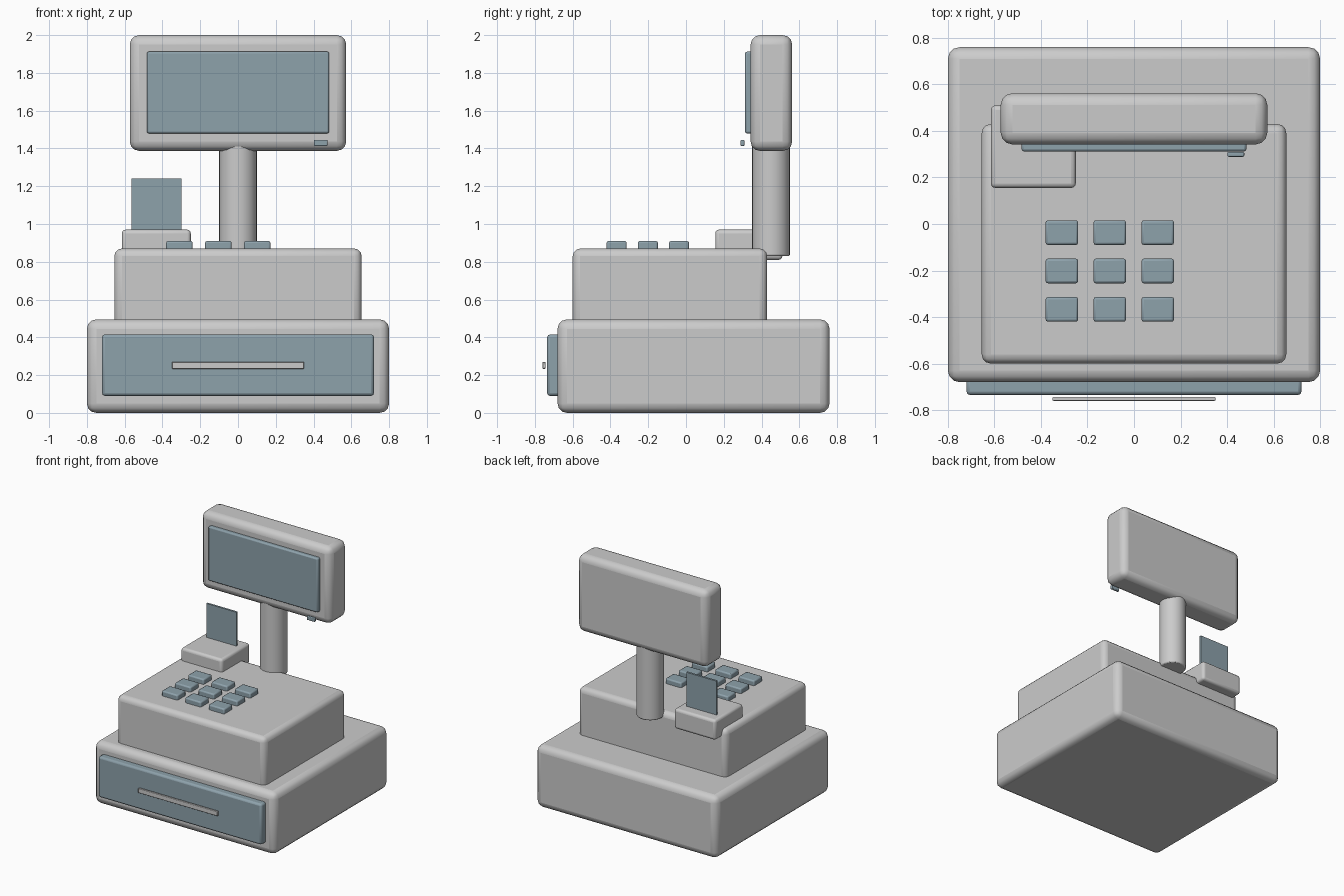
import bpy, math

if "Cube" in bpy.data.objects:
    bpy.data.objects.remove(bpy.data.objects["Cube"])

slate = bpy.data.materials.new("slate")
slate.diffuse_color = (0.27, 0.36, 0.41, 1)
slate.use_nodes = True
slate.node_tree.nodes["Principled BSDF"].inputs["Base Color"].default_value = slate.diffuse_color


def finish(obj, name, bevel, segments, mat):
    obj.name = name
    if bevel:
        mod = obj.modifiers.new("bevel", "BEVEL")
        mod.width = bevel
        mod.segments = segments
        mod.limit_method = "ANGLE"
        mod.angle_limit = math.radians(40)
    if mat:
        obj.data.materials.append(mat)
    bpy.ops.object.shade_smooth_by_angle(angle=math.radians(35))
    return obj


def box(name, x, y, z, bevel=0.0, segments=3, mat=None):
    """Bevelled box spanning the given (min, max) ranges."""
    bpy.ops.mesh.primitive_cube_add(
        size=1, location=[(r[0] + r[1]) / 2 for r in (x, y, z)])
    obj = bpy.context.object
    obj.scale = [r[1] - r[0] for r in (x, y, z)]
    bpy.ops.object.transform_apply(location=False, rotation=False, scale=True)
    return finish(obj, name, bevel, segments, mat)


# Cash drawer housing and upper body
box("drawer_housing", (-0.8, 0.8), (-0.68, 0.76), (0, 0.495), 0.05)
box("register_body", (-0.655, 0.655), (-0.6, 0.43), (0.42, 0.87), 0.04)

# Drawer front and pull
box("drawer_front", (-0.72, 0.72), (-0.735, -0.66), (0.09, 0.415), 0.015, 2, slate)
box("drawer_handle", (-0.35, 0.35), (-0.76, -0.743), (0.233, 0.27), 0.004, 2)

# Keypad
for row in range(3):
    for col in range(3):
        cx, cy = -0.31 + 0.206 * col, -0.037 - 0.165 * row
        box(f"key_{row}_{col}", (cx - 0.07, cx + 0.07), (cy - 0.053, cy + 0.053),
            (0.84, 0.91), 0.01, 2, slate)

# Receipt printer and paper
box("receipt_printer", (-0.615, -0.25), (0.155, 0.51), (0.81, 0.97), 0.02)
box("receipt_paper", (-0.565, -0.3), (0.408, 0.424), (0.92, 1.24), 0, 1, slate)

# Display pole
bpy.ops.mesh.primitive_cylinder_add(vertices=32, radius=0.1, depth=0.63,
                                    location=(0, 0.45, 1.145))
finish(bpy.context.object, "display_pole", 0.008, 2, None)

# Display head, screen and power button
box("display_head", (-0.573, 0.573), (0.342, 0.562), (1.387, 2.0), 0.05)
box("display_screen", (-0.483, 0.483), (0.312, 0.36), (1.48, 1.912), 0.01, 2, slate)
box("display_button", (0.402, 0.474), (0.289, 0.309), (1.413, 1.445), 0.005, 2, slate)
